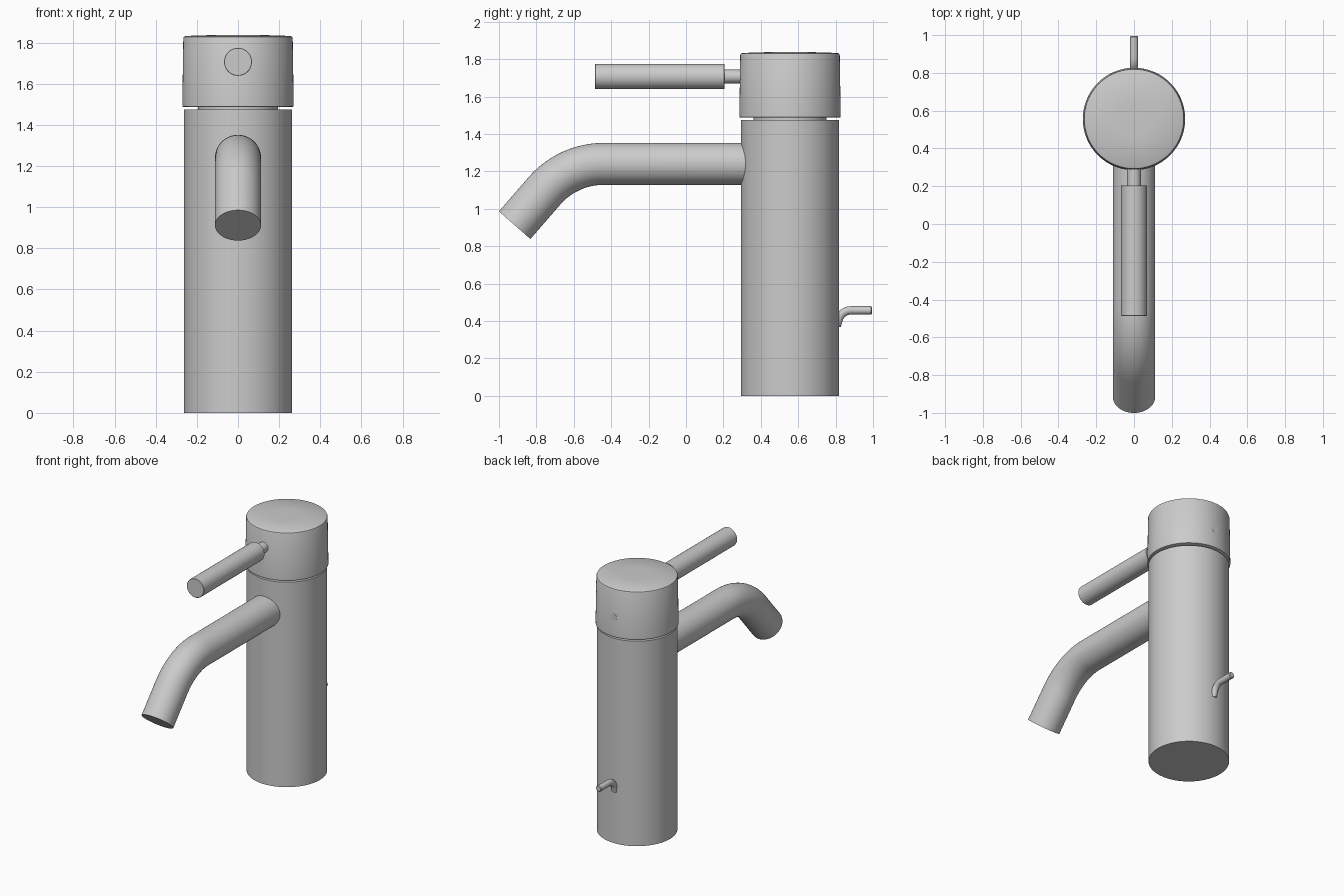
import bpy, bmesh, math
from mathutils import Vector

if "Cube" in bpy.data.objects:
    bpy.data.objects.remove(bpy.data.objects["Cube"])

CY = 0.556  # y of the column axis


def loft(name, rings, sides=64):
    """Skin circular rings (y, z, radius, axis angle in the YZ plane) and cap both ends."""
    bm = bmesh.new()
    loops = []
    for y, z, r, a in rings:
        side = Vector((1, 0, 0))
        up = Vector((0, -math.sin(a), math.cos(a)))
        c = Vector((0, y, z))
        loops.append([bm.verts.new(c + r * (side * math.cos(t) + up * math.sin(t)))
                      for t in (2 * math.pi * i / sides for i in range(sides))])
    for p, q in zip(loops, loops[1:]):
        for i in range(sides):
            j = (i + 1) % sides
            bm.faces.new((p[i], p[j], q[j], q[i]))
    bm.faces.new(loops[0])
    bm.faces.new(loops[-1])
    bmesh.ops.recalc_face_normals(bm, faces=bm.faces)
    me = bpy.data.meshes.new(name)
    bm.to_mesh(me)
    bm.free()
    ob = bpy.data.objects.new(name, me)
    bpy.context.collection.objects.link(ob)
    bpy.ops.object.select_all(action='DESELECT')
    ob.select_set(True)
    bpy.context.view_layer.objects.active = ob
    bpy.ops.object.shade_smooth_by_angle(angle=math.radians(30))
    return ob


def upright(name, profile):
    """Turned part on the column axis from (radius, z) pairs."""
    return loft(name, [(CY, z, r, math.pi / 2) for r, z in profile], 96)


def along_y(name, profile, z, sides=48):
    """Turned part lying along y from (radius, y) pairs."""
    return loft(name, [(y, z, r, 0) for r, y in profile], sides)


# Column, recessed neck and rotating cap
upright("body", [(0.263, 0), (0.263, 1.475)])
upright("neck", [(0.195, 1.465), (0.195, 1.5)])
upright("cap", [(0.266, 1.488), (0.271, 1.49), (0.266, 1.822), (0.263, 1.829),
                (0.256, 1.833), (0.1, 1.838)])

# Lever handle and its thin stem
along_y("handle_stem", [(0.037, 0.19), (0.037, 0.32)], 1.707)
along_y("handle", [(0.066, -0.486), (0.068, -0.484), (0.068, 0.203), (0.066, 0.205)], 1.707)

# Spout: straight run, downward bend, angled outlet
Z, Y0, R, BEND = 1.24, -0.44, 0.42, math.radians(48.7)
rings = [(0.36, Z, 0.112, math.pi)]
for i in range(17):
    a = BEND * i / 16
    rings.append((Y0 - R * math.sin(a), Z - R * (1 - math.cos(a)), 0.112, math.pi + a))
rings.append((-0.916, 0.912, 0.112, math.pi + BEND))
loft("spout", rings)

# Small hooked rod at the back
rod = [(0.995, 0.457, 0.017, math.pi), (0.990, 0.457, 0.022, math.pi)]
for i in range(13):
    a = math.radians(80) * i / 12
    rod.append((0.883 - 0.07 * math.sin(a), 0.457 - 0.07 * (1 - math.cos(a)),
                0.022, math.pi + a))
rod.append((0.805, 0.37, 0.022, math.pi + math.radians(80)))
loft("drain_rod", rod, 24)

# Set screw flush with the back of the cap
along_y("set_screw", [(0.025, 0.78), (0.025, CY + 0.2695)], 1.63, 24)
